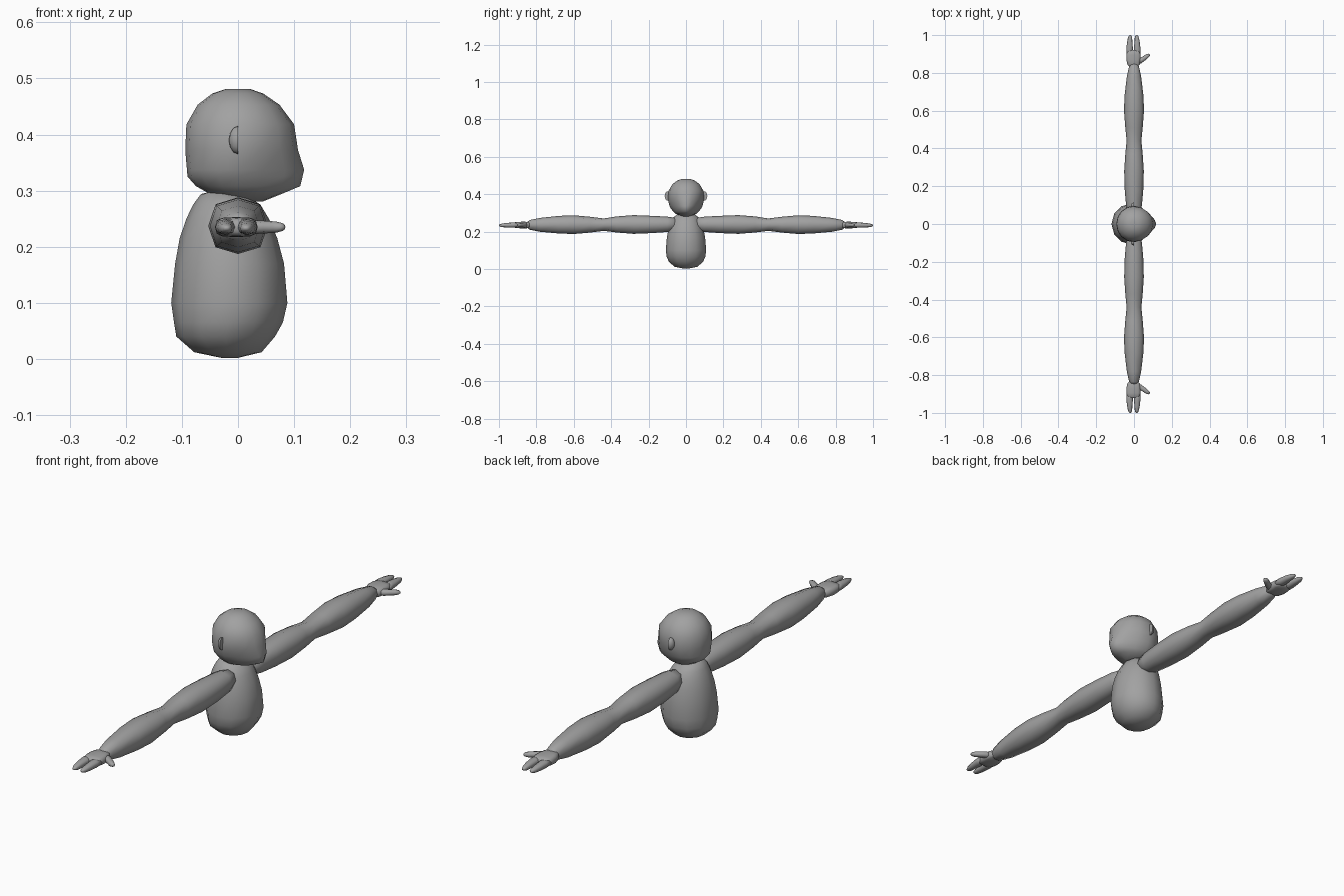
import bpy, math
from mathutils import Vector

grey = bpy.data.materials.new("plain_grey")
grey.diffuse_color = (0.36, 0.36, 0.36, 1)


def loft(name, rings, cap=True):
    """Skin a list of equal-length point rings; close the ends with fans."""
    n = len(rings[0])
    verts = [tuple(p) for r in rings for p in r]
    faces = []
    for i in range(len(rings) - 1):
        for j in range(n):
            a, b = i * n + j, i * n + (j + 1) % n
            faces.append((a, b, b + n, a + n))
    if cap:
        faces.append(tuple(range(n))[::-1])
        faces.append(tuple(range((len(rings) - 1) * n, len(rings) * n)))
    mesh = bpy.data.meshes.new(name)
    mesh.from_pydata(verts, [], faces)
    mesh.materials.append(grey)
    obj = bpy.data.objects.new(name, mesh)
    bpy.context.collection.objects.link(obj)
    bpy.context.view_layer.objects.active = obj
    obj.select_set(True)
    bpy.ops.object.mode_set(mode='EDIT')
    bpy.ops.mesh.select_all(action='SELECT')
    bpy.ops.mesh.normals_make_consistent(inside=False)
    bpy.ops.object.mode_set(mode='OBJECT')
    bpy.ops.object.shade_smooth()
    obj.select_set(False)
    return obj


def level_ring(z, back, front, half, mid, n=12, pinch=0.0):
    """Horizontal ring with separate back and front reach."""
    pts = []
    for i in range(n):
        a = 2 * math.pi * i / n
        c, s = math.cos(a), math.sin(a)
        x = mid + c * ((front - mid) if c > 0 else (mid - back))
        pts.append(Vector((x, half * s * (1 - pinch * max(c, 0)), z)))
    return pts


def tube(name, stations, n=8, power=0.8):
    """Horizontal limb; stations are (x, y, z, half width, half height)."""
    rings = []
    for i, (x, y, z, w, h) in enumerate(stations):
        p0 = Vector(stations[max(i - 1, 0)][:3])
        p1 = Vector(stations[min(i + 1, len(stations) - 1)][:3])
        d = p1 - p0
        side = Vector((d.y, -d.x, 0)).normalized()
        ring = []
        for j in range(n):
            a = 2 * math.pi * j / n
            c, s = math.cos(a), math.sin(a)
            u = math.copysign(abs(c) ** power, c) * w
            v = math.copysign(abs(s) ** power, s) * h
            ring.append(Vector((x, y, z)) + side * u + Vector((0, 0, v)))
        rings.append(ring)
    return loft(name, rings)


# Torso: z, back, front, half width
torso = [(0.002, -0.03, 0.0, 0.012), (0.012, -0.078, 0.042, 0.062),
         (0.04, -0.11, 0.066, 0.092), (0.065, -0.114, 0.08, 0.103),
         (0.1, -0.119, 0.088, 0.108), (0.17, -0.112, 0.082, 0.102),
         (0.215, -0.104, 0.07, 0.093), (0.25, -0.092, 0.055, 0.082),
         (0.275, -0.08, 0.04, 0.068), (0.294, -0.066, 0.012, 0.045),
         (0.298, -0.05, -0.01, 0.025)]
loft("torso", [level_ring(z, b, f, h, (b + f) / 2) for z, b, f, h in torso])

# Head with a narrowed snout: z, back, front, half width, pinch
head = [(0.281, -0.005, 0.045, 0.018, 0), (0.295, -0.052, 0.08, 0.055, 0.1),
        (0.308, -0.075, 0.111, 0.07, 0.3), (0.325, -0.09, 0.115, 0.082, 0.35),
        (0.337, -0.091, 0.118, 0.088, 0.35), (0.372, -0.094, 0.107, 0.097, 0.15),
        (0.418, -0.092, 0.1, 0.093, 0), (0.453, -0.072, 0.074, 0.073, 0),
        (0.473, -0.046, 0.045, 0.046, 0), (0.481, -0.022, 0.022, 0.022, 0)]
loft("head", [level_ring(z, b, f, h, 0, 16, p) for z, b, f, h, p in head])

for sy, tag in ((-1, "right"), (1, "left")):
    # Ear: half dome with its flat side to the front
    rings = []
    for t in (0, 30, 60, 85):
        r = math.cos(math.radians(t))
        x = -0.016 * math.sin(math.radians(t))
        rings.append([Vector((x, sy * (0.098 + 0.016 * r * math.cos(k * math.pi / 6)),
                              0.39 + 0.025 * r * math.sin(k * math.pi / 6)))
                      for k in range(12)])
    ear = loft(tag + "_ear", rings)
    ear.select_set(True)
    bpy.ops.object.shade_smooth_by_angle(angle=math.radians(50))
    ear.select_set(False)

    def limb(name, rows, **kw):
        tube(tag + "_" + name, [(x, sy * y, z, w, h) for x, y, z, w, h in rows], **kw)

    # Arm: upper arm and forearm swell, pinched at the elbow
    limb("arm", [(0, 0.05, 0.24, 0.018, 0.018), (0, 0.062, 0.24, 0.034, 0.034),
                 (0, 0.1, 0.239, 0.042, 0.041), (0, 0.18, 0.238, 0.049, 0.046),
                 (0, 0.28, 0.238, 0.052, 0.05), (0, 0.37, 0.238, 0.046, 0.043),
                 (0, 0.44, 0.237, 0.039, 0.033), (0, 0.51, 0.237, 0.046, 0.042),
                 (0, 0.6, 0.237, 0.053, 0.05), (0, 0.68, 0.237, 0.05, 0.047),
                 (0, 0.78, 0.236, 0.038, 0.037), (0, 0.835, 0.236, 0.026, 0.026),
                 (0, 0.848, 0.236, 0.016, 0.016)])

    # Palm
    limb("palm", [(0, 0.83, 0.235, 0.02, 0.013), (-0.001, 0.845, 0.235, 0.033, 0.017),
                  (-0.003, 0.87, 0.235, 0.038, 0.018), (-0.003, 0.895, 0.235, 0.038, 0.017),
                  (-0.003, 0.915, 0.235, 0.034, 0.015), (-0.003, 0.922, 0.235, 0.026, 0.009)],
         n=12, power=0.6)

    # Two fingers
    for fx, fname in ((-1, "outer_finger"), (1, "inner_finger")):
        limb(fname, [(-0.003 + fx * 0.02, 0.89, 0.235, 0.017, 0.013),
                     (-0.003 + fx * 0.02, 0.925, 0.235, 0.0175, 0.014),
                     (-0.003 + fx * 0.0195, 0.96, 0.234, 0.0145, 0.012),
                     (-0.003 + fx * 0.018, 0.986, 0.233, 0.011, 0.009),
                     (-0.003 + fx * 0.017, 0.997, 0.233, 0.007, 0.005),
                     (-0.003 + fx * 0.017, 1.0, 0.233, 0.003, 0.002)])

    # Thumb
    limb("thumb", [(0.012, 0.858, 0.235, 0.012, 0.012), (0.034, 0.864, 0.235, 0.014, 0.012),
                   (0.052, 0.876, 0.235, 0.012, 0.011), (0.068, 0.888, 0.235, 0.011, 0.01),
                   (0.079, 0.895, 0.235, 0.008, 0.007), (0.083, 0.897, 0.235, 0.003, 0.003)])
